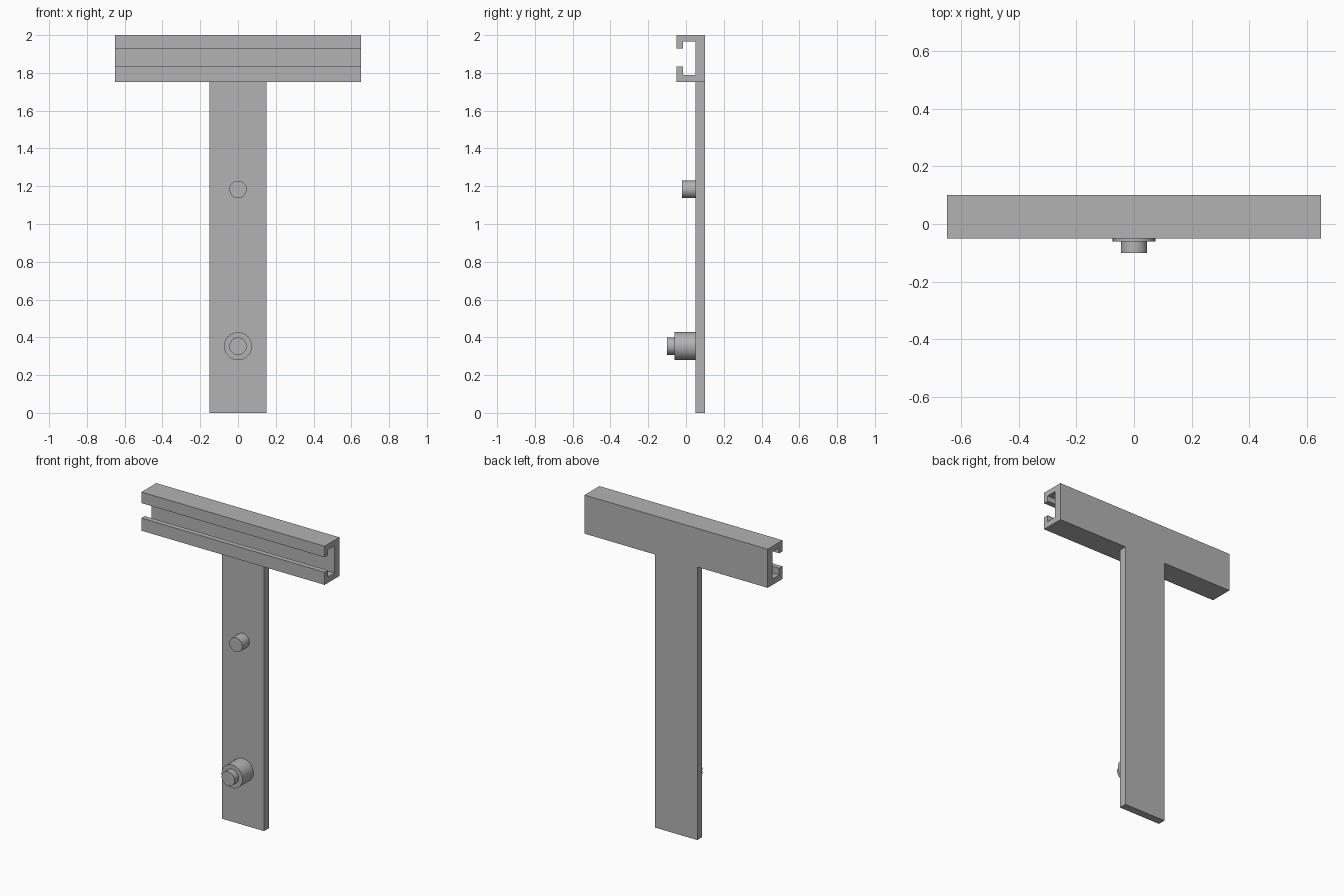
import bpy, bmesh, math
from mathutils import Matrix, Vector

cube = bpy.data.objects.get("Cube")
if cube:
    bpy.data.objects.remove(cube, do_unlink=True)

# Single plain grey material
grey = bpy.data.materials.new("plain_grey")
grey.use_nodes = True
colour = (0.45, 0.45, 0.45, 1)
grey.diffuse_color = colour
grey.node_tree.nodes["Principled BSDF"].inputs["Base Color"].default_value = colour


def finish(name, bm):
    bmesh.ops.recalc_face_normals(bm, faces=bm.faces)
    mesh = bpy.data.meshes.new(name)
    bm.to_mesh(mesh)
    bm.free()
    mesh.materials.append(grey)
    obj = bpy.data.objects.new(name, mesh)
    bpy.context.collection.objects.link(obj)
    return obj


def extrude_x(name, profile, half_width):
    """Extrude a (y, z) outline symmetrically along x."""
    bm = bmesh.new()
    face = bm.faces.new([bm.verts.new((-half_width, y, z)) for y, z in profile])
    result = bmesh.ops.extrude_face_region(bm, geom=[face], use_keep_orig=True)
    moved = [v for v in result["geom"] if isinstance(v, bmesh.types.BMVert)]
    bmesh.ops.translate(bm, verts=moved, vec=Vector((2 * half_width, 0, 0)))
    return finish(name, bm)


def pin(name, radius, front, back, z):
    """Round pin lying along y."""
    bm = bmesh.new()
    place = Matrix.Translation((0, (front + back) / 2, z)) @ Matrix.Rotation(math.pi / 2, 4, "X")
    bmesh.ops.create_cone(bm, cap_ends=True, segments=64, radius1=radius,
                          radius2=radius, depth=back - front, matrix=place)
    obj = finish(name, bm)
    bpy.ops.object.select_all(action="DESELECT")
    obj.select_set(True)
    bpy.context.view_layer.objects.active = obj
    bpy.ops.object.shade_smooth_by_angle(angle=math.radians(40))


# Slotted crossbar with inward lips along the front opening
front, lip, inner, back = -0.05, -0.017, 0.05, 0.10
bottom, top = 1.752, 2.0
extrude_x("slotted_crossbar", [
    (back, bottom), (back, top), (front, top), (front, 1.929), (lip, 1.929),
    (lip, 1.965), (inner, 1.965), (inner, 1.79), (lip, 1.79),
    (lip, 1.833), (front, 1.833), (front, bottom)], 0.65)

# Flat upright plate
extrude_x("upright_plate", [(inner, 0), (back, 0), (back, bottom), (inner, bottom)], 0.15)

# Upper pin, and lower boss with its narrower tip
pin("upper_pin", 0.046, -0.022, inner, 1.183)
pin("lower_boss", 0.074, -0.06, inner, 0.353)
pin("boss_tip", 0.046, -0.10, -0.06, 0.353)
